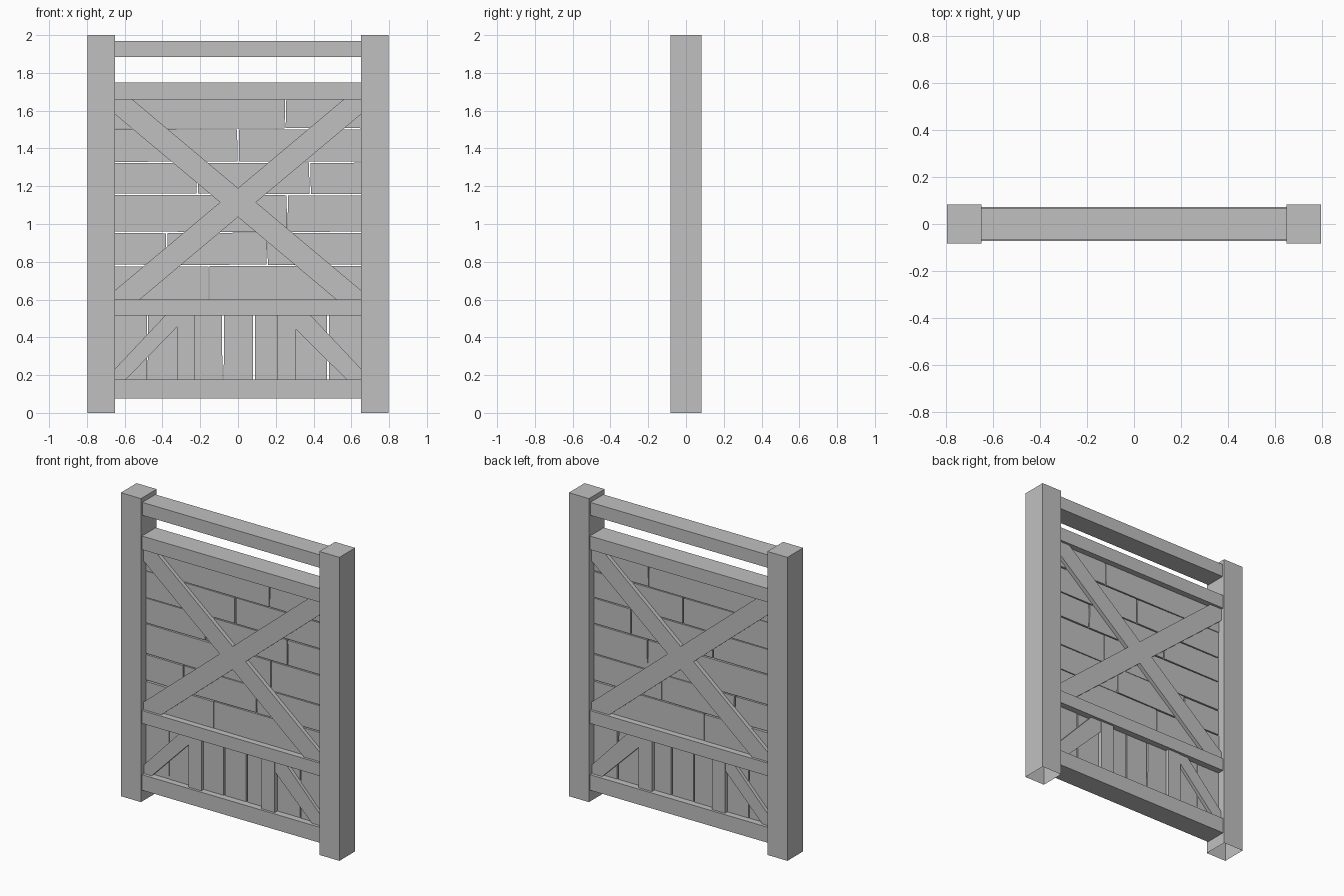
import bpy, bmesh, random

random.seed(4)
if "Cube" in bpy.data.objects:
    bpy.data.objects.remove(bpy.data.objects["Cube"], do_unlink=True)

GREY = (0.53, 0.53, 0.53, 1)
wood = bpy.data.materials.new("grey_wood")
wood.use_nodes = True
wood.diffuse_color = GREY
wood.node_tree.nodes["Principled BSDF"].inputs["Base Color"].default_value = GREY


def slab(name, outline, depth, open_bottom=False):
    """Extrude an x-z outline evenly to both sides of y = 0."""
    bm = bmesh.new()
    front = bm.faces.new([bm.verts.new((x, -depth, z)) for x, z in outline])
    out = bmesh.ops.extrude_face_region(bm, geom=[front], use_keep_orig=True)
    for v in out["geom"]:
        if isinstance(v, bmesh.types.BMVert):
            v.co.y = depth
    bmesh.ops.recalc_face_normals(bm, faces=bm.faces)
    if open_bottom:
        under = [f for f in bm.faces if f.normal.z < -0.9]
        bmesh.ops.delete(bm, geom=under, context='FACES_ONLY')
    mesh = bpy.data.meshes.new(name)
    bm.to_mesh(mesh)
    bm.free()
    mesh.materials.append(wood)
    obj = bpy.data.objects.new(name, mesh)
    bpy.context.collection.objects.link(obj)
    return obj


def rect(x0, x1, z0, z1):
    return [(x0, z0), (x1, z0), (x1, z1), (x0, z1)]


def mirrored(points):
    return [(-x, z) for x, z in reversed(points)]


def plank(name, x0, x1, z0, z1):
    """A slightly crooked board with a narrow gap around it."""
    def j():
        return random.uniform(0.001, 0.006)
    outline = [(x0 + j(), z0 + j()), (x1 - j(), z0 + j()),
               (x1 - j(), z1 - j()), (x0 + j(), z1 - j())]
    slab(name, outline, random.uniform(0.028, 0.032))


INNER = 0.65

# Posts, hollow underneath
post = rect(INNER, 0.797, 0, 2)
slab("left_post", post, 0.082, True)
slab("right_post", mirrored(post), 0.082, True)

# Horizontal rails
for name, z0, z1, depth in (("top_rail", 1.885, 1.97, 0.068),
                            ("upper_rail", 1.66, 1.75, 0.072),
                            ("middle_rail", 0.515, 0.60, 0.072),
                            ("bottom_rail", 0.075, 0.177, 0.072)):
    slab(name, rect(-INNER, INNER, z0, z1), depth)

# Large cross brace, one half outline mirrored
half = [(0.56, 1.66), (INNER, 1.66), (INNER, 1.58), (0.095, 1.115),
        (INNER, 0.65), (INNER, 0.60), (0.52, 0.60)]
slab("cross_brace", [(0, 1.19)] + half + [(0, 1.037)] + mirrored(half), 0.056)

# Lower stiles and corner braces
stile = rect(0.21, 0.307, 0.177, 0.515)
slab("left_stile", stile, 0.056)
slab("right_stile", rect(-0.323, -0.228, 0.177, 0.515), 0.056)
brace = [(INNER, 0.177), (INNER, 0.235), (0.386, 0.515),
         (0.307, 0.515), (0.307, 0.442), (0.575, 0.177)]
slab("left_corner_brace", brace, 0.052)
slab("right_corner_brace",
     [(-INNER, 0.177), (-0.593, 0.177), (-0.323, 0.455),
      (-0.323, 0.515), (-0.386, 0.515), (-INNER, 0.235)], 0.052)

# Staggered horizontal planks of the upper panel
levels = [1.665, 1.505, 1.327, 1.157, 0.955, 0.78, 0.595]
joints = [[0.25], [0.0], [-0.215, 0.38], [0.26], [-0.375, 0.155], [-0.155]]
for row, cuts in enumerate(joints):
    edges = [-INNER - 0.01] + cuts + [INNER + 0.01]
    for x0, x1 in zip(edges, edges[1:]):
        plank("upper_plank", x0, x1, levels[row + 1], levels[row])

# Vertical planks of the lower panel
edges = [-0.66, -0.48, -0.28, -0.08, 0.083, 0.26, 0.476, 0.66]
for x0, x1 in zip(edges, edges[1:]):
    plank("lower_plank", x0, x1, 0.165, 0.525)
